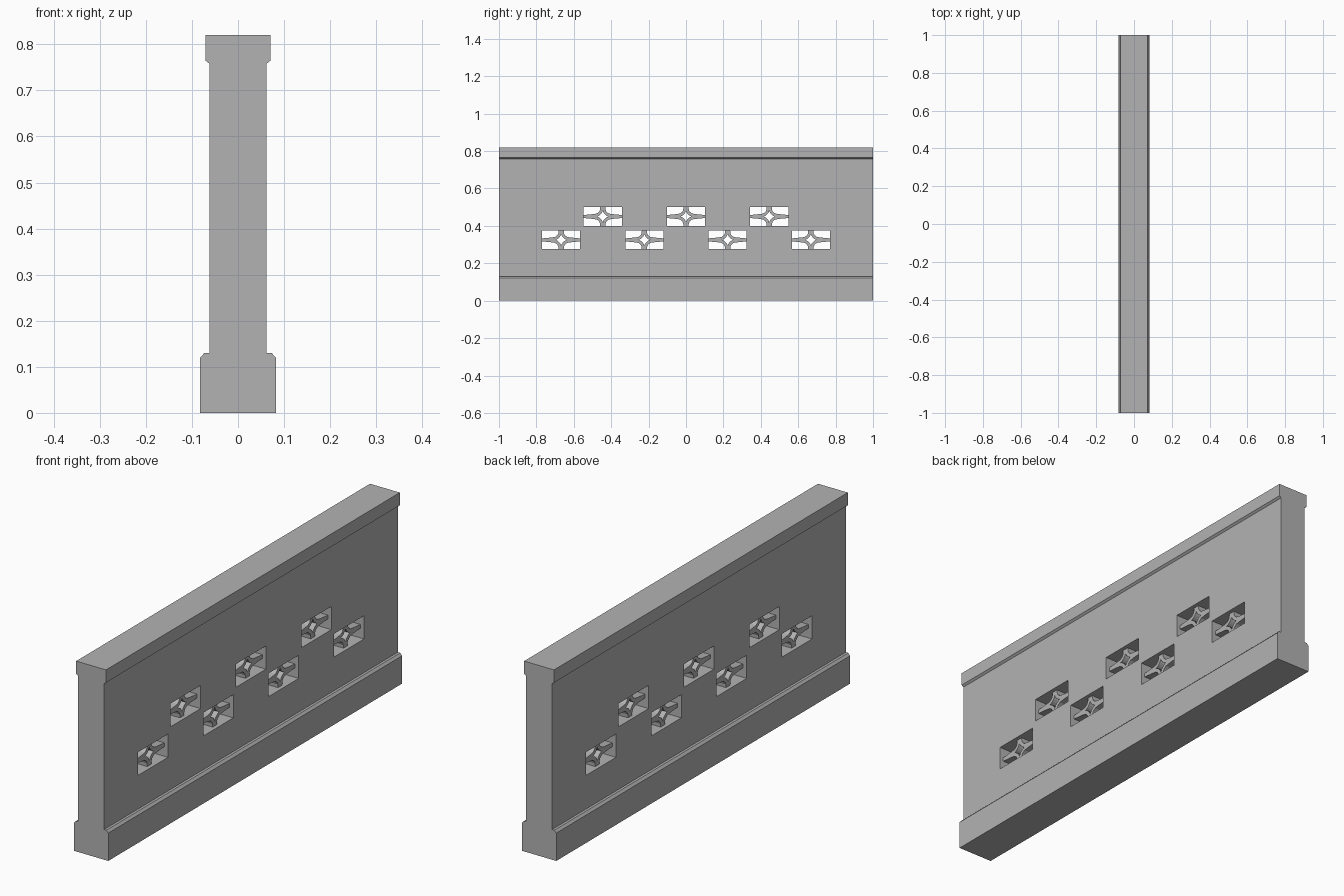
import bpy
import bmesh
from math import cos, sin, tau

cube = bpy.data.objects.get("Cube")
if cube:
    bpy.data.objects.remove(cube, do_unlink=True)

concrete = bpy.data.materials.new("concrete_grey")
concrete.use_nodes = True
GREY = (0.45, 0.45, 0.45, 1)
concrete.diffuse_color = GREY
concrete.node_tree.nodes["Principled BSDF"].inputs["Base Color"].default_value = GREY

OPENINGS = [(0.445 * i, 0.45) for i in (-1, 0, 1)]
OPENINGS += [(0.445 * i, 0.325) for i in (-1.5, -0.5, 0.5, 1.5)]
HALF_W, HALF_H = 0.102, 0.05


def make_object(name, bm):
    bmesh.ops.recalc_face_normals(bm, faces=bm.faces)
    mesh = bpy.data.meshes.new(name)
    bm.to_mesh(mesh)
    bm.free()
    mesh.materials.append(concrete)
    obj = bpy.data.objects.new(name, mesh)
    bpy.context.collection.objects.link(obj)
    return obj


# Wall panel: mirrored profile with base plinth and top coping, swept along y
half = [(0.082, 0), (0.082, 0.12), (0.073, 0.13), (0.062, 0.13),
        (0.062, 0.758), (0.071, 0.765), (0.071, 0.82)]
profile = half + [(-x, z) for x, z in reversed(half)]
bm = bmesh.new()
end = bm.faces.new([bm.verts.new((x, -1, z)) for x, z in profile])
swept = bmesh.ops.extrude_face_region(bm, geom=[end], use_keep_orig=True)
moved = [v for v in swept["geom"] if isinstance(v, bmesh.types.BMVert)]
bmesh.ops.translate(bm, verts=moved, vec=(0, 2, 0))
panel = make_object("wall_panel", bm)

# Rectangular openings through the panel
bm = bmesh.new()
for y, z in OPENINGS:
    box = bmesh.ops.create_cube(bm, size=1)["verts"]
    bmesh.ops.scale(bm, verts=box, vec=(0.4, 2 * HALF_W, 2 * HALF_H))
    bmesh.ops.translate(bm, verts=box, vec=(0, y, z))
cutter = make_object("opening_cutter", bm)
cutter.hide_render = True
cut = panel.modifiers.new("openings", 'BOOLEAN')
cut.object = cutter
cut.operation = 'DIFFERENCE'
cut.solver = 'EXACT'
bpy.context.view_layer.objects.active = panel
bpy.ops.object.modifier_apply(modifier=cut.name)
bpy.data.objects.remove(cutter, do_unlink=True)

# Pierced star with four arms reaching the edges of its opening
quarter = [(HALF_W, 0.008), (0.05, 0.013), (0.032, 0.016),
           (0.02, 0.025), (0.015, 0.036), (0.014, HALF_H)]
outer = quarter + [(-y, z) for y, z in reversed(quarter)]
outer += [(-y, -z) for y, z in outer]
count = len(outer)
angles = [(i + 0.5) * tau / count for i in range(count)]
inner = [(0.032 * cos(a) ** 3, 0.032 * sin(a) ** 3) for a in angles]


def add_star(name, cy, cz, depth=0.045):
    bm = bmesh.new()
    loops = [[bm.verts.new((x, cy + y, cz + z)) for y, z in outline]
             for outline, x in ((outer, depth), (inner, depth),
                                (inner, -depth), (outer, -depth))]
    for k in range(4):
        a, b = loops[k], loops[(k + 1) % 4]
        for i in range(count):
            j = (i + 1) % count
            bm.faces.new((a[i], a[j], b[j], b[i]))
    return make_object(name, bm)


for n, (y, z) in enumerate(OPENINGS, 1):
    add_star(f"star_grille_{n}", y, z)
